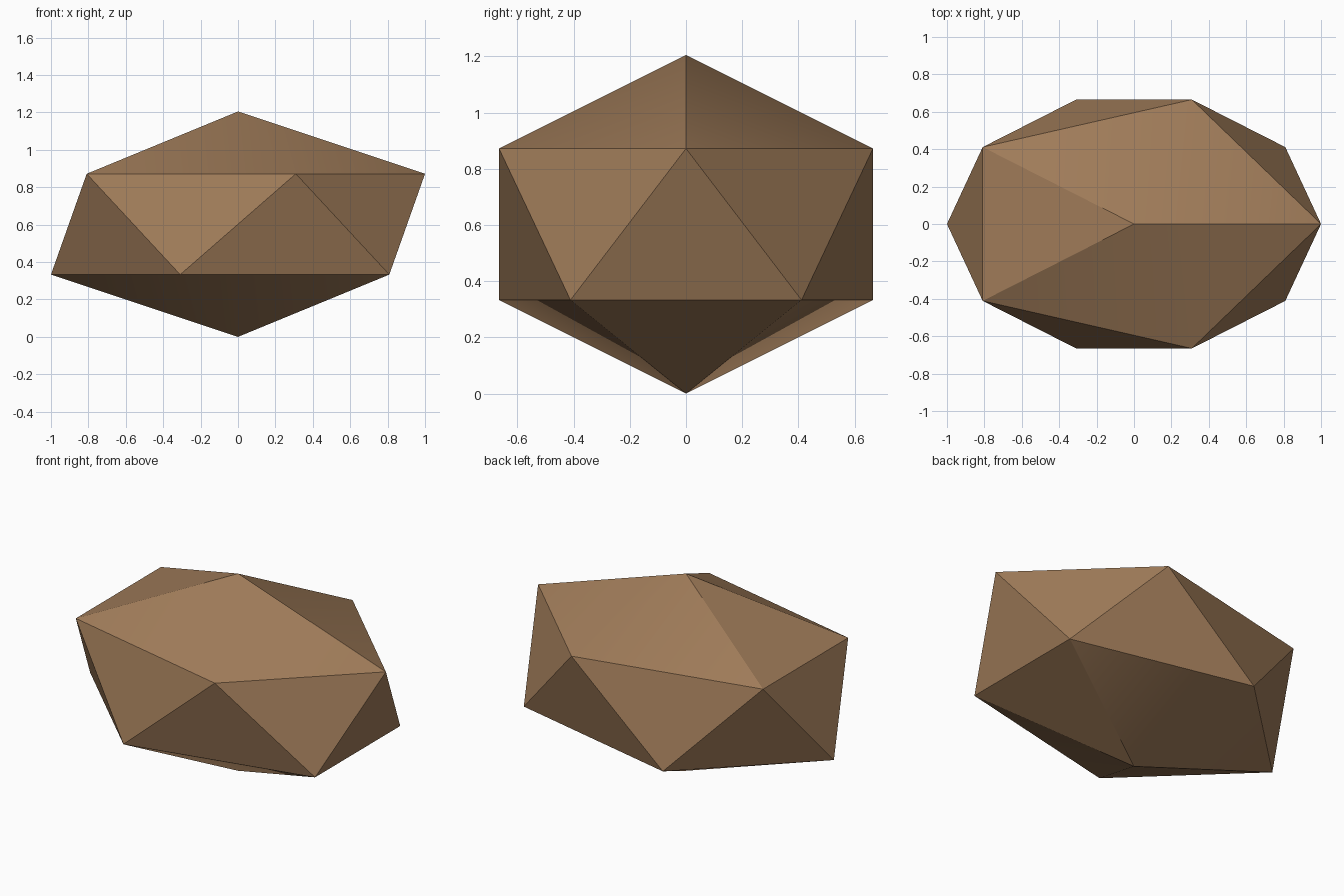
import bpy
import math

# Remove the default cube
cube = bpy.data.objects.get("Cube")
if cube:
    bpy.data.objects.remove(cube, do_unlink=True)

# Brown stone colour
BROWN = (0.35, 0.20, 0.10, 1.0)
stone = bpy.data.materials.new("brown_stone")
stone.use_nodes = True
stone.diffuse_color = BROWN
bsdf = next(n for n in stone.node_tree.nodes if n.type == "BSDF_PRINCIPLED")
bsdf.inputs["Base Color"].default_value = BROWN

# Rock: a twenty-sided ball, stretched along x and flattened in height
HALF_HEIGHT = 0.6025
RING = 2 / math.sqrt(5)  # radius of the vertex rings on a unit ball
bpy.ops.mesh.primitive_ico_sphere_add(subdivisions=1, radius=1, location=(0, 0, HALF_HEIGHT))
rock = bpy.context.object
rock.name = "rock"
rock.scale = (1 / RING, 0.782, HALF_HEIGHT)
bpy.ops.object.transform_apply(location=True, rotation=True, scale=True)
rock.data.materials.append(stone)

# Only the shallowest edges are blended
bpy.ops.object.shade_smooth_by_angle(angle=math.radians(30))
